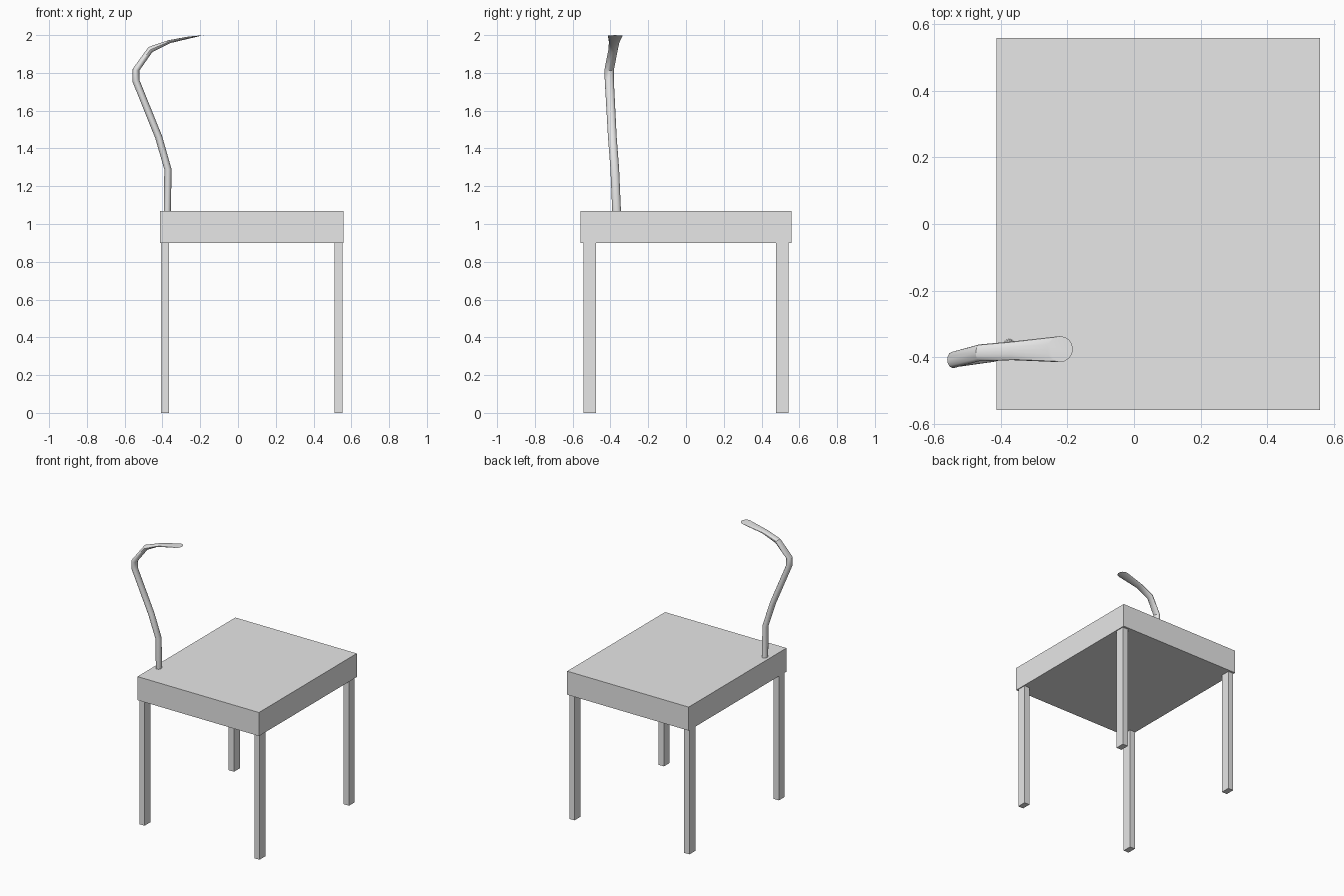
import bpy, bmesh, math
from mathutils import Vector

if "Cube" in bpy.data.objects:
    bpy.data.objects.remove(bpy.data.objects["Cube"])

grey = bpy.data.materials.new("light_grey")
grey.diffuse_color = (0.8, 0.8, 0.8, 1)
grey.use_nodes = True
grey.node_tree.nodes["Principled BSDF"].inputs["Base Color"].default_value = grey.diffuse_color


def finish(name, bm):
    bmesh.ops.recalc_face_normals(bm, faces=bm.faces)
    mesh = bpy.data.meshes.new(name)
    bm.to_mesh(mesh)
    bm.free()
    obj = bpy.data.objects.new(name, mesh)
    bpy.context.collection.objects.link(obj)
    mesh.materials.append(grey)
    return obj


def box(name, x0, x1, y0, y1, z0, z1):
    bm = bmesh.new()
    bmesh.ops.create_cube(bm, size=1)
    for v in bm.verts:
        v.co = ((x0 + x1) / 2 + v.co.x * (x1 - x0),
                (y0 + y1) / 2 + v.co.y * (y1 - y0),
                (z0 + z1) / 2 + v.co.z * (z1 - z0))
    return finish(name, bm)


# Table top
box("table_top", -0.412, 0.558, -0.558, 0.558, 0.90, 1.07)

# Four legs
for side, x0, x1 in (("left", -0.408, -0.366), ("right", 0.51, 0.552)):
    for end, y0, y1 in (("front", -0.543, -0.477), ("back", 0.477, 0.543)):
        box(f"{end}_{side}_leg", x0, x1, y0, y1, 0, 0.90)

# Curved lamp arm: ring centre x, y, z, tilt in degrees, radius in bend plane, radius across
rings = [
    (-0.374, -0.367, 1.060, 0, 0.019, 0.023),
    (-0.371, -0.377, 1.290, -5, 0.019, 0.023),
    (-0.420, -0.390, 1.460, -18, 0.019, 0.023),
    (-0.541, -0.406, 1.760, -12, 0.019, 0.024),
    (-0.541, -0.407, 1.815, 10, 0.019, 0.025),
    (-0.464, -0.386, 1.923, 55, 0.017, 0.025),
    (-0.365, -0.380, 1.965, 58, 0.009, 0.028),
    (-0.222, -0.375, 1.996, -5, 0.039, 0.039),
]
SIDES = 16
bm = bmesh.new()
loops = []
for x, y, z, tilt, r_in, r_across in rings:
    t = math.radians(tilt)
    u = Vector((math.cos(t), 0, -math.sin(t)))
    loop = []
    for i in range(SIDES):
        a = 2 * math.pi * i / SIDES
        p = Vector((x, y, z)) + u * (r_in * math.cos(a))
        p.y += r_across * math.sin(a)
        loop.append(bm.verts.new(p))
    loops.append(loop)
for lo, hi in zip(loops, loops[1:]):
    for i in range(SIDES):
        j = (i + 1) % SIDES
        bm.faces.new((lo[i], lo[j], hi[j], hi[i]))
bm.faces.new(loops[0][::-1])
bm.faces.new(loops[-1])
arm = finish("lamp_arm", bm)
bpy.context.view_layer.objects.active = arm
arm.select_set(True)
bpy.ops.object.shade_smooth_by_angle(angle=math.radians(30))
